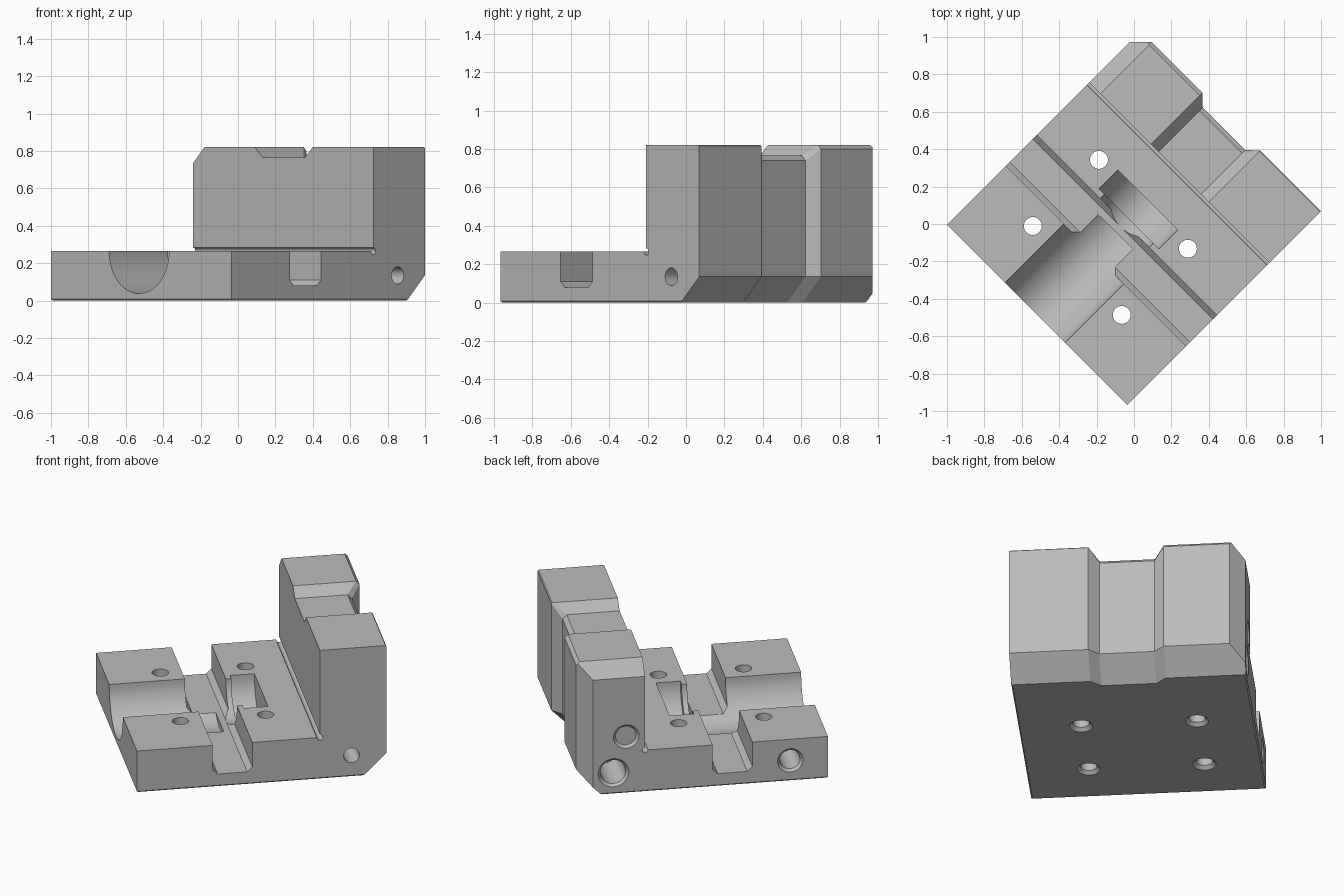
import bpy, bmesh, math
from mathutils import Matrix, Vector

if "Cube" in bpy.data.objects:
    bpy.data.objects.remove(bpy.data.objects["Cube"], do_unlink=True)

grey = bpy.data.materials.new("machined_grey")
grey.use_nodes = True
colour = (0.5, 0.5, 0.5, 1)
grey.diffuse_color = colour
grey.node_tree.nodes["Principled BSDF"].inputs["Base Color"].default_value = colour

# Block frame: x along the wall, y towards the back; turned 45 degrees at the end
LEFT, RIGHT, FRONT, BACK = -0.705, 0.658, -0.709, 0.755
DECK, TOP, WALL, LOW = 0.265, 0.82, 0.365, 0.135
MID = -0.039


def make_object(name, bm):
    bmesh.ops.recalc_face_normals(bm, faces=bm.faces)
    mesh = bpy.data.meshes.new(name)
    bm.to_mesh(mesh)
    bm.free()
    mesh.materials.append(grey)
    obj = bpy.data.objects.new(name, mesh)
    bpy.context.collection.objects.link(obj)
    return obj


def loft(name, sections):
    """Join equal-sized cross-sections given as (x, [(y, z), ...])."""
    bm = bmesh.new()
    rings = [[bm.verts.new((x, y, z)) for y, z in pts] for x, pts in sections]
    for a, b in zip(rings, rings[1:]):
        for i in range(len(a)):
            j = (i + 1) % len(a)
            bm.faces.new((a[i], a[j], b[j], b[i]))
    bm.faces.new(rings[0])
    bm.faces.new(rings[-1])
    return make_object(name, bm)


def profile(inset, edge):
    back, top = BACK - inset, TOP - inset
    return [(FRONT, 0), (back - LOW, 0), (back, LOW), (back, top - edge),
            (back - edge, top), (WALL, top), (WALL, DECK), (FRONT, DECK)]


# L-shaped body with a groove running over the wall and down its back
outer, inner, plain = profile(0, 0.02), profile(0.055, 0.025), profile(0, 0.005)
body = loft("bracket_block", [(LEFT, outer), (-0.238, outer), (-0.18, inner),
                              (0.14, inner), (0.2, plain), (RIGHT, plain)])


def slice_off(bm, point, normal):
    cut = bmesh.ops.bisect_plane(bm, geom=bm.verts[:] + bm.edges[:] + bm.faces[:],
                                 plane_co=point, plane_no=normal, clear_outer=True)
    rim = [e for e in cut["geom_cut"] if isinstance(e, bmesh.types.BMEdge)]
    bmesh.ops.edgenet_fill(bm, edges=rim)


# Chamfered corners at the left end and fine chamfers around the underside
bm = bmesh.new()
bm.from_mesh(body.data)
c, f = 0.085, 0.008
slice_off(bm, (LEFT, 0, TOP - c), (-1, 0, 1))
slice_off(bm, (LEFT, BACK - c, 0), (-1, 1, 0))
slice_off(bm, (LEFT, 0, f), (-1, 0, -1))
slice_off(bm, (RIGHT, 0, f), (1, 0, -1))
slice_off(bm, (0, FRONT, f), (0, -1, -1))
bmesh.ops.recalc_face_normals(bm, faces=bm.faces)
bm.to_mesh(body.data)
bm.free()


def subtract(cutter):
    cutter.hide_render = True
    mod = body.modifiers.new("cut", "BOOLEAN")
    mod.operation, mod.solver, mod.object = "DIFFERENCE", "EXACT", cutter
    bpy.context.view_layer.objects.active = body
    bpy.ops.object.modifier_apply(modifier=mod.name)
    bpy.data.objects.remove(cutter, do_unlink=True)


def bore(start, end, r1, r2=None, sides=32):
    a, b = Vector(start), Vector(end)
    axis = b - a
    turn = axis.to_track_quat("Z", "Y").to_matrix().to_4x4()
    bm = bmesh.new()
    bmesh.ops.create_cone(bm, cap_ends=True, segments=sides, radius1=r1,
                          radius2=r2 or r1, depth=axis.length,
                          matrix=Matrix.Translation((a + b) / 2) @ turn)
    subtract(make_object("bore_cutter", bm))


# Cross slot with chamfered floor corners
s0, s1, floor, k = -0.265, -0.032, 0.08, 0.03
slot = [(s0, 0.4), (s0, floor + k), (s0 + k, floor),
        (s1 - k, floor), (s1, floor + k), (s1, 0.4)]
subtract(loft("slot_cutter", [(-1, slot), (1, slot)]))

# Half-round channel, narrow lip and round pocket
R = 0.227
bore((MID, -1, DECK), (MID, -0.1, DECK), R, sides=64)
bore((MID, -0.15, DECK), (MID, 0.05, DECK), 0.185, sides=64)
bore((MID, 0, DECK), (MID, 0.143, DECK), R, sides=64)

# Relief groove where the wall meets the deck
bore((-1, WALL, DECK), (1, WALL, DECK), 0.018, sides=16)

# Four vertical bolt holes, countersunk underneath
for x in (MID - 0.336, MID + 0.336):
    for y in (-0.39, 0.11):
        bore((x, y, -0.1), (x, y, 0.5), 0.048)
        bore((x, y, -0.01), (x, y, 0.02), 0.078, 0.048)

# Side holes on the left end, each with a chamfered mouth
for y, z, r, depth in ((-0.488, 0.13, 0.06, 0.25), (0.55, 0.135, 0.075, 0.3),
                       (0.475, 0.36, 0.06, 0.3)):
    bore((LEFT - 0.1, y, z), (LEFT + depth, y, z), r)
    bore((LEFT - 0.01, y, z), (LEFT + 0.015, y, z), r + 0.025, r)
bore((LEFT + 0.2, 0.55, 0.135), (RIGHT + 0.1, 0.55, 0.135), 0.046)

# Turn the block into place and shade
body.data.transform(Matrix.Rotation(math.radians(-45), 4, "Z"))
bpy.ops.object.select_all(action="DESELECT")
body.select_set(True)
bpy.context.view_layer.objects.active = body
bpy.ops.object.shade_smooth_by_angle(angle=math.radians(25))
